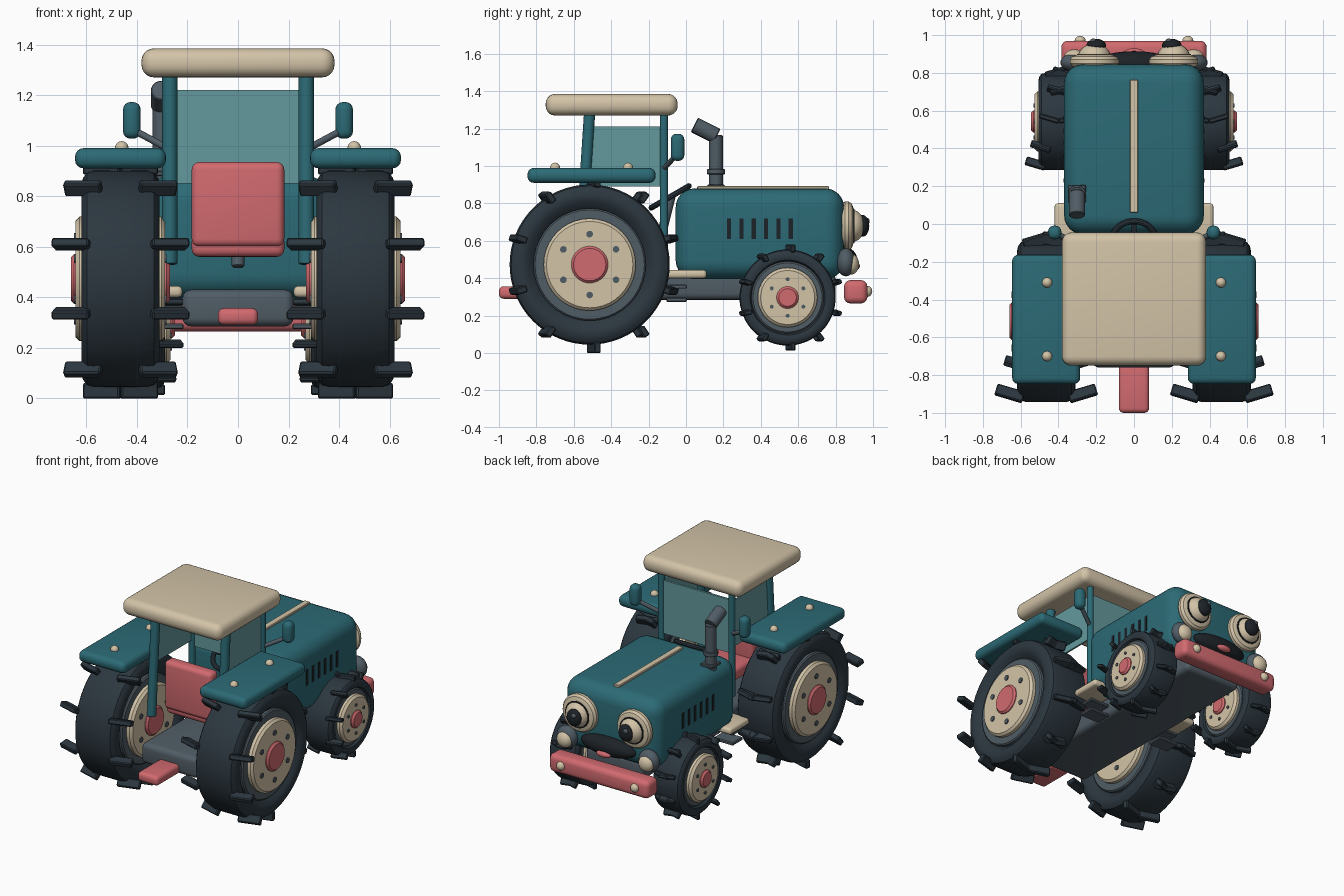
import bpy, bmesh, math
from mathutils import Matrix, Vector

if "Cube" in bpy.data.objects:
    bpy.data.objects.remove(bpy.data.objects["Cube"], do_unlink=True)

made = []


def material(name, rgb):
    m = bpy.data.materials.new(name)
    m.use_nodes = True
    m.diffuse_color = (*rgb, 1)
    bsdf = m.node_tree.nodes["Principled BSDF"]
    bsdf.inputs["Base Color"].default_value = (*rgb, 1)
    bsdf.inputs["Roughness"].default_value = 0.6
    return m


TEAL = material("teal paint", (0.025, 0.145, 0.18))
CREAM = material("cream", (0.65, 0.55, 0.39))
PINK = material("coral", (0.64, 0.145, 0.16))
RUBBER = material("dark rubber", (0.025, 0.038, 0.05))
GREY = material("slate grey", (0.08, 0.107, 0.13))
GLASS = material("pale teal glass", (0.13, 0.32, 0.34))
BLACK = material("near black", (0.012, 0.016, 0.02))

T = Matrix.Translation
ALONG_Y = Matrix.Rotation(math.pi / 2, 4, "Z")
ALONG_Z = Matrix.Rotation(-math.pi / 2, 4, "Y")


def finish(name, bm, mat):
    mesh = bpy.data.meshes.new(name)
    bm.to_mesh(mesh)
    bm.free()
    mesh.materials.append(mat)
    obj = bpy.data.objects.new(name, mesh)
    bpy.context.collection.objects.link(obj)
    made.append(obj)
    return obj


def boxes(name, mat, size, places, bevel=0.0, seg=4):
    """One object of equal rounded boxes, one per matrix."""
    bm = bmesh.new()
    for m in places:
        bmesh.ops.create_cube(bm, size=1, matrix=m @ Matrix.Diagonal((*size, 1)))
    if bevel:
        bmesh.ops.bevel(bm, geom=bm.edges[:], offset=bevel, segments=seg,
                        profile=0.5, affect="EDGES", clamp_overlap=True)
    return finish(name, bm, mat)


def span(name, mat, x, y, z, bevel=0.0, seg=4):
    """Rounded box from its limits on each axis."""
    c = [(a + b) / 2 for a, b in (x, y, z)]
    return boxes(name, mat, [b - a for a, b in (x, y, z)], [T(c)], bevel, seg)


def revolve(name, mat, profile, place, steps=40):
    """Spin (radius, along) points about local x."""
    bm = bmesh.new()
    vs = [bm.verts.new((t, r, 0)) for r, t in profile]
    es = [bm.edges.new(p) for p in zip(vs, vs[1:])]
    bmesh.ops.spin(bm, geom=vs + es, cent=(0, 0, 0), axis=(1, 0, 0),
                   angle=math.tau, steps=steps)
    bmesh.ops.remove_doubles(bm, verts=bm.verts, dist=1e-5)
    bmesh.ops.recalc_face_normals(bm, faces=bm.faces)
    bm.transform(place)
    return finish(name, bm, mat)


def disc(name, mat, r, h, place, edge=0.008, steps=40):
    """Solid disc of half length h with softened rims."""
    half = [(0, h), (r - edge, h), (r, h - edge)]
    return revolve(name, mat, half + [(a, -b) for a, b in half[::-1]], place, steps)


def rod(name, mat, a, b, r, steps=20):
    a, b = Vector(a), Vector(b)
    d = b - a
    place = T((a + b) / 2) @ d.to_track_quat("X", "Z").to_matrix().to_4x4()
    return disc(name, mat, r, d.length / 2, place, 0.004, steps)


def blob(name, mat, centre, radii, seg=24):
    bm = bmesh.new()
    bmesh.ops.create_uvsphere(bm, u_segments=seg, v_segments=seg // 2, radius=1,
                              matrix=T(centre) @ Matrix.Diagonal((*radii, 1)))
    return finish(name, bm, mat)


def wheel(name, centre, R, h, lug, lug_r, rim, face):
    at = T(centre)
    half = [(rim * R, 0.7 * h), (0.78 * R, 0.95 * h), (0.86 * R, h), (0.93 * R, 0.96 * h),
            (0.98 * R, 0.86 * h), (R, 0.68 * h)]
    revolve(name + "_tyre", RUBBER, half + [(r, -t) for r, t in half[::-1]], at, 64)
    disc(name + "_rim", GREY, rim * R + 0.005, 0.9 * h, at)
    disc(name + "_plate", CREAM, face * R, h + 0.022, at, 0.015)
    disc(name + "_hub", PINK, 0.23 * R, h + 0.04, at, 0.012)
    # paired slanted tread lugs
    places = []
    for i in range(10):
        for s in (-1, 1):
            places.append(at @ Matrix.Rotation(s * 0.29, 4, "Z")
                          @ Matrix.Rotation(i * math.tau / 10, 4, "X")
                          @ T((s * lug[0] / 2, 0, -lug_r)))
    boxes(name + "_lugs", RUBBER, lug, places, 0.006, 1)
    # wheel bolts on both faces
    bm = bmesh.new()
    for i in range(6):
        bmesh.ops.create_cone(
            bm, cap_ends=True, segments=12, radius1=0.042 * R, radius2=0.042 * R,
            depth=2 * h + 0.056, matrix=at @ Matrix.Rotation(i * math.tau / 6, 4, "X")
            @ T((0, 0, 0.38 * R)) @ Matrix.Rotation(math.pi / 2, 4, "Y"))
    finish(name + "_bolts", bm, GREY)


# Body, chassis and bumpers
span("hood", TEAL, (-0.37, 0.37), (-0.055, 0.845), (0.395, 0.88), 0.1, 6)
span("hood_stripe", CREAM, (-0.022, 0.022), (0.06, 0.765), (0.87, 0.893), 0.004, 1)
span("chassis", GREY, (-0.22, 0.22), (-0.76, 0.8), (0.285, 0.43), 0.035)
span("front_bumper", PINK, (-0.385, 0.385), (0.845, 0.97), (0.265, 0.39), 0.035)
span("tow_hitch", PINK, (-0.08, 0.08), (-1.0, -0.74), (0.29, 0.357), 0.025)
vents = [T((s * 0.369, 0.23 + 0.066 * i, 0.665)) for s in (-1, 1) for i in range(6)]
boxes("hood_vents", BLACK, (0.009, 0.022, 0.11), vents)

# Cab
span("roof", CREAM, (-0.382, 0.382), (-0.75, -0.045), (1.27, 1.385), 0.05, 5)
span("windshield", GLASS, (-0.25, 0.25), (-0.125, -0.11), (0.85, 1.22))
span("seat_back", PINK, (-0.183, 0.183), (-0.56, -0.47), (0.6, 0.935), 0.03)
span("seat_cushion", PINK, (-0.183, 0.183), (-0.54, -0.2), (0.56, 0.65), 0.03)
rod("steering_column", GREY, (0, -0.08, 0.84), (0, -0.16, 0.52), 0.025)
ring = [(0.115 + 0.016 * math.cos(a), 0.016 * math.sin(a))
        for a in (i * math.tau / 10 for i in range(11))]
tilt = T((0, -0.085, 0.835)) @ Matrix.Rotation(math.radians(30), 4, "X")
revolve("steering_wheel", RUBBER, ring, tilt @ ALONG_Z)
boxes("steering_spokes", RUBBER, (0.22, 0.025, 0.015),
      [tilt, tilt @ Matrix.Rotation(math.pi / 2, 4, "Z")])

# Exhaust
boxes("exhaust_base", GREY, (0.095, 0.095, 0.02), [T((-0.302, 0.16, 0.89))], 0.004, 1)
rod("exhaust_pipe", GREY, (-0.302, 0.16, 0.85), (-0.302, 0.16, 1.165), 0.037)
rod("exhaust_collar", GREY, (-0.302, 0.16, 0.955), (-0.302, 0.16, 0.985), 0.048)
rod("exhaust_tip", GREY, (-0.302, 0.165, 1.16), (-0.302, 0.045, 1.22), 0.043)

# Face centre
blob("mouth", BLACK, (0, 0.85, 0.5), (0.21, 0.065, 0.065))
blob("tongue", PINK, (0, 0.905, 0.465), (0.055, 0.025, 0.022))

for side, s in (("left", 1), ("right", -1)):
    wheel(side + "_rear_wheel", (s * 0.465, -0.515, 0.473), 0.428, 0.155,
          (0.152, 0.036, 0.06), 0.443, 0.69, 0.575)
    wheel(side + "_front_wheel", (s * 0.397, 0.543, 0.297), 0.257, 0.108,
          (0.11, 0.026, 0.045), 0.262, 0.73, 0.62)
    # fender with marker lamps
    boxes(side + "_fender", TEAL, (0.36, 0.685, 0.08), [T((s * 0.465, -0.505, 0.95))], 0.034)
    for end, y in (("front", -0.31), ("rear", -0.7)):
        blob(f"{side}_{end}_fender_lamp", CREAM, (s * 0.46, y, 0.99), (0.027, 0.027, 0.028), 16)
    # pillars and side glass
    rod(side + "_rear_pillar", TEAL, (s * 0.27, -0.565, 0.53), (s * 0.27, -0.515, 1.29), 0.03)
    rod(side + "_front_pillar", TEAL, (s * 0.27, -0.118, 0.55), (s * 0.27, -0.118, 1.29), 0.022)
    boxes(side + "_window", GLASS, (0.012, 0.37, 0.32), [T((s * 0.27, -0.325, 1.05))])
    # mirror
    boxes(side + "_mirror", TEAL, (0.07, 0.072, 0.145), [T((s * 0.42, -0.045, 1.1))], 0.03)
    rod(side + "_mirror_arm", GREY, (s * 0.41, -0.05, 1.06), (s * 0.28, -0.115, 0.99), 0.014, 12)
    # boarding steps
    boxes(side + "_footboard", CREAM, (0.2, 0.22, 0.045), [T((s * 0.32, 0, 0.422))], 0.018)
    boxes(side + "_step", GREY, (0.15, 0.11, 0.022),
          [T((s * 0.29, -0.05, 0.285)), T((s * 0.29, -0.05, 0.355))], 0.005, 1)
    # eye: stepped rim, dome, pupil and glint
    eye = T((s * 0.21, 0.835, 0.68)) @ ALONG_Y
    revolve(side + "_eye_rim", CREAM, [(0, 0), (0.118, 0), (0.13, 0.015), (0.13, 0.035),
                                       (0.118, 0.052), (0.09, 0.062), (0, 0.062)], eye)
    disc(side + "_eye_gap", BLACK, 0.092, 0.006, eye @ T((0.06, 0, 0)), 0.002)
    blob(side + "_eyeball", CREAM, (s * 0.21, 0.89, 0.68), (0.085, 0.065, 0.085))
    blob(side + "_pupil", BLACK, (s * 0.2, 0.945, 0.68), (0.052, 0.035, 0.058))
    blob(side + "_eye_glint", GREY, (s * 0.2 - 0.015, 0.97, 0.705), (0.017, 0.012, 0.017), 12)
    # cheek lamp and bumper lamp
    blob(side + "_lamp_housing", GREY, (s * 0.315, 0.855, 0.485), (0.075, 0.05, 0.075))
    blob(side + "_headlamp", CREAM, (s * 0.315, 0.885, 0.475), (0.055, 0.04, 0.055))
    blob(side + "_bumper_lamp", CREAM, (s * 0.285, 0.968, 0.33), (0.03, 0.028, 0.03), 16)

# Smooth shading that keeps edges sharp
bpy.ops.object.select_all(action="DESELECT")
for o in made:
    o.select_set(True)
bpy.context.view_layer.objects.active = made[0]
bpy.ops.object.shade_smooth_by_angle(angle=math.radians(35))
